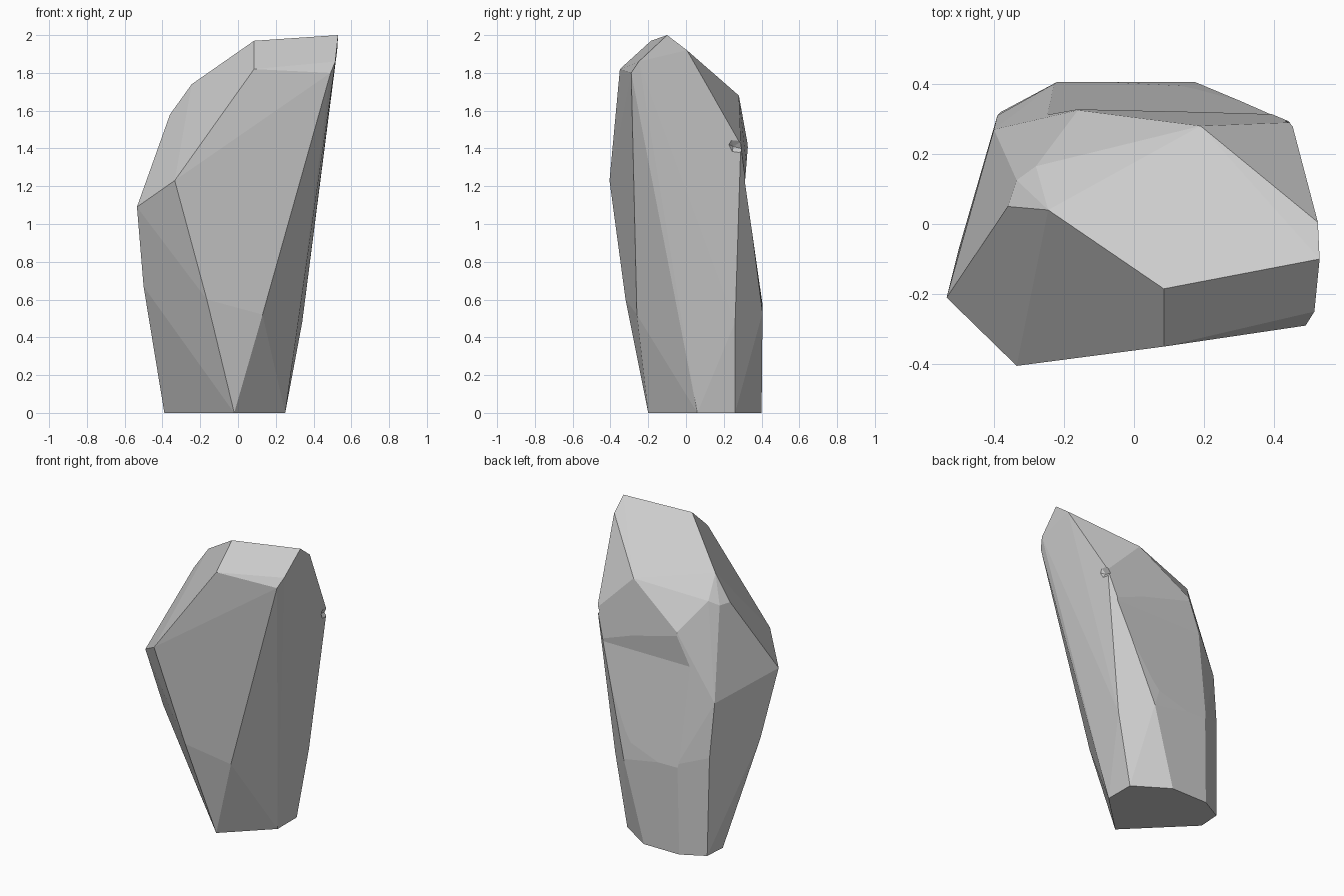
import bpy, bmesh, math

if "Cube" in bpy.data.objects:
    bpy.data.objects.remove(bpy.data.objects["Cube"])


def hull(name, points):
    """Faceted convex chunk around a few corner points."""
    bm = bmesh.new()
    for p in points:
        bm.verts.new(p)
    res = bmesh.ops.convex_hull(bm, input=bm.verts)
    loose = {g for g in res["geom_interior"] + res["geom_unused"]
             if isinstance(g, bmesh.types.BMVert) and not g.link_faces}
    bmesh.ops.delete(bm, geom=list(loose), context='VERTS')
    bmesh.ops.dissolve_limit(bm, angle_limit=math.radians(1.5),
                             verts=bm.verts, edges=bm.edges)
    bmesh.ops.recalc_face_normals(bm, faces=bm.faces)
    me = bpy.data.meshes.new(name)
    bm.to_mesh(me)
    bm.free()
    ob = bpy.data.objects.new(name, me)
    bpy.context.collection.objects.link(ob)
    return ob


def carve(target, cutter):
    """Subtract a helper chunk, then discard it."""
    mod = target.modifiers.new("carve", 'BOOLEAN')
    mod.operation = 'DIFFERENCE'
    mod.solver = 'EXACT'
    mod.object = cutter
    cutter.hide_render = True
    bpy.context.view_layer.objects.active = target
    bpy.ops.object.modifier_apply(modifier=mod.name)
    bpy.data.objects.remove(cutter)


# Ground outline of the rock
foot = [(-.02, -.2, 0), (.25, .06, 0), (.25, .26, 0), (.03, .4, 0),
        (-.23, .4, 0), (-.38, .32, 0), (-.39, .17, 0)]
# Slight bulge partway up
belly = [(-.165, -.32, .6), (.13, -.26, .52), (.34, .26, .48),
         (.175, .405, .53), (-.22, .405, .6), (-.39, .31, .65), (-.5, -.07, .67)]
# Shoulders and slanted crown
crown = [(-.535, -.21, 1.09), (-.335, -.405, 1.23), (.085, -.35, 1.82),
         (.49, -.29, 1.80), (.515, -.25, 1.86), (.53, -.10, 2.0),
         (.085, -.185, 1.97), (.525, .005, 1.92), (.19, .28, 1.68),
         (-.16, .325, 1.43), (.45, .29, 1.42), (.42, .30, 1.34),
         (-.365, .195, 1.29), (-.4, .27, 1.0)]
# Chipped corner on the left
chip = [(-.36, .05, 1.58), (-.33, .02, 1.60), (-.25, .02, 1.70),
        (-.245, .04, 1.74), (-.28, .165, 1.61), (-.335, .125, 1.58)]
rock = hull("rock", foot + belly + crown + chip)

# Shallow hollow across the back
carve(rock, hull("back_hollow", [(x, y, z) for x in (-.6, .7)
                 for y, z in ((.312, 1.22), (.41, .54), (.6, 1.0), (.335, 1.5))]))

# Small notch in the back right edge
carve(rock, hull("notch", [(.43, .25, 1.41), (.43, .29, 1.40),
                           (.52, .22, 1.53), (.52, .16, 1.45), (.5, .23, 1.31),
                           (.5, .4, 1.31), (.5, .4, 1.50)]))
